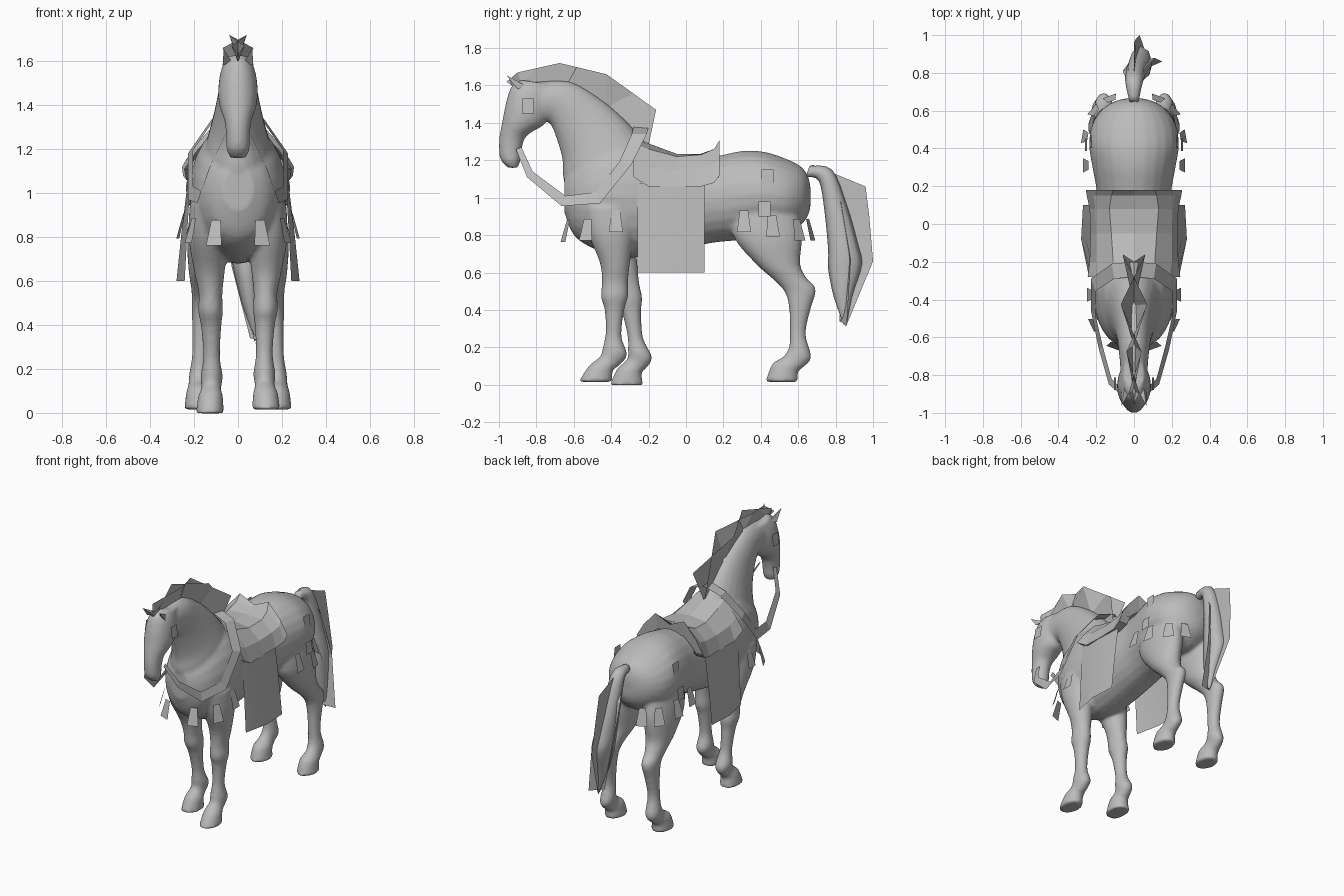
import bpy
import bmesh
from math import sin, cos, pi, radians
from mathutils import Vector

if "Cube" in bpy.data.objects:
    bpy.data.objects.remove(bpy.data.objects["Cube"])

grey = bpy.data.materials.new("plain_grey")
grey.use_nodes = True
grey.diffuse_color = (0.5, 0.5, 0.5, 1)
grey.node_tree.nodes["Principled BSDF"].inputs["Base Color"].default_value = grey.diffuse_color


def finish(name, bm, smooth=True, mirror=False):
    """Turn a bmesh into a named object with the shared material."""
    mesh = bpy.data.meshes.new(name)
    bm.to_mesh(mesh)
    bm.free()
    mesh.materials.append(grey)
    for face in mesh.polygons:
        face.use_smooth = smooth
    obj = bpy.data.objects.new(name, mesh)
    bpy.context.collection.objects.link(obj)
    if mirror:
        obj.modifiers.new("both_sides", "MIRROR")
    return obj


def blend(sections, steps=4):
    """Smooth in-between sections along a gentle spline."""
    padded = [sections[0]] + list(sections) + [sections[-1]]
    result = []
    for a, b, c, d in zip(padded, padded[1:], padded[2:], padded[3:]):
        for k in range(steps):
            t = k / steps
            result.append([q + t / 2 * (r - p + t * (2 * p - 5 * q + 4 * r - s
                                                     + t * (3 * (q - r) + s - p)))
                           for p, q, r, s in zip(a, b, c, d)])
    return result + [sections[-1]]


def loft(bm, sections, sides=24):
    """Closed tube: each section is front/top y,z then back/bottom y,z, half width, x."""
    rings = []
    for ay, az, by, bz, width, x in blend(sections):
        a, b = Vector((x, ay, az)), Vector((x, by, bz))
        middle, half = (a + b) / 2, (a - b) / 2
        ring = []
        for i in range(sides):
            t = 2 * pi * i / sides
            ring.append(bm.verts.new(middle + half * cos(t) + Vector((width * sin(t), 0, 0))))
        rings.append(ring)
    for low, high in zip(rings, rings[1:]):
        for i in range(sides):
            j = (i + 1) % sides
            bm.faces.new((low[i], low[j], high[j], high[i]))
    bm.faces.new(rings[0])
    bm.faces.new(rings[-1][::-1])
    bmesh.ops.recalc_face_normals(bm, faces=bm.faces[:])


def sheet(name, rows, smooth=False, mirror=False):
    """Thin surface through rows of points."""
    bm = bmesh.new()
    grid = [[bm.verts.new(p) for p in row] for row in rows]
    for r, s in zip(grid, grid[1:]):
        for i in range(len(r) - 1):
            bm.faces.new((r[i], r[i + 1], s[i + 1], s[i]))
    return finish(name, bm, smooth, mirror)


# Trunk: y, top z, bottom z, half width
trunk = [
    (-.65, 1.12, .92, .07), (-.6, 1.2, .8, .14), (-.5, 1.28, .73, .195),
    (-.35, 1.33, .68, .22), (-.2, 1.28, .69, .215), (0, 1.21, .73, .2),
    (.15, 1.22, .76, .195), (.3, 1.25, .775, .22), (.42, 1.245, .8, .238),
    (.53, 1.21, .8, .22), (.61, 1.17, .85, .165), (.65, 1.12, .9, .1),
    (.665, 1.06, .95, .04),
]
# Neck and head: top y,z, bottom y,z, half width
neck = [
    (-.18, 1.25, -.55, .9, .17), (-.24, 1.32, -.65, 1.08, .15),
    (-.33, 1.42, -.66, 1.2, .12), (-.46, 1.53, -.69, 1.31, .095),
    (-.62, 1.62, -.73, 1.4, .08), (-.8, 1.62, -.79, 1.41, .07),
]
head = [
    (-.88, 1.63, -.7, 1.6, .055), (-.93, 1.6, -.72, 1.47, .082),
    (-.96, 1.52, -.76, 1.39, .09), (-.98, 1.42, -.81, 1.36, .082),
    (-.995, 1.34, -.86, 1.32, .062), (-1, 1.27, -.88, 1.25, .054),
    (-.99, 1.2, -.885, 1.2, .052), (-.95, 1.16, -.9, 1.16, .035),
]
# Legs: front y,z, back y,z, half width, x
foreleg = [
    (-.56, .95, -.25, .95, .1, .12), (-.52, .8, -.28, .8, .09, .135),
    (-.46, .65, -.3, .65, .07, .13), (-.45, .55, -.31, .55, .054, .125),
    (-.455, .47, -.31, .47, .056, .125), (-.435, .4, -.33, .4, .046, .122),
    (-.43, .28, -.345, .26, .038, .12), (-.445, .2, -.315, .16, .05, .12),
    (-.46, .15, -.36, .1, .045, .122), (-.52, .1, -.39, .08, .056, .125),
    (-.575, .015, -.395, .015, .064, .128),
]
hindleg = [
    (.24, .98, .58, 1, .09, .11), (.25, .8, .62, .8, .095, .135),
    (.37, .65, .61, .65, .08, .145), (.47, .56, .645, .57, .058, .155),
    (.525, .5, .695, .51, .05, .16), (.55, .42, .665, .4, .044, .165),
    (.555, .28, .64, .27, .038, .17), (.55, .2, .67, .15, .047, .175),
    (.52, .15, .635, .1, .046, .18), (.46, .11, .6, .07, .056, .18),
    (.425, .015, .6, .015, .064, .18),
]


def set_back(section):
    """Carry the lower part of a leg rearwards for the stride."""
    ay, az, by, bz, width, x = section
    shift = .17 * max(0, 1 - (az + bz) / 1.7)
    drop = .1 * shift
    return ay + shift, az - drop, by + shift, bz - drop, width, -x


# Body fused into one smooth skin
bm = bmesh.new()
loft(bm, [(y, top, y, bottom, w, 0) for y, top, bottom, w in trunk])
loft(bm, [s + (0,) for s in neck])
loft(bm, [s + (0,) for s in head])
loft(bm, foreleg)
loft(bm, [set_back(s) for s in foreleg])
loft(bm, hindleg)
loft(bm, [s[:-1] + (-s[-1],) for s in hindleg])
body = finish("horse_body", bm)
skin = body.modifiers.new("fuse", "REMESH")
skin.mode = "VOXEL"
skin.voxel_size = 0.012
skin.use_smooth_shade = True
relax = body.modifiers.new("relax", "SMOOTH")
relax.factor = 0.5
relax.iterations = 3

# Ears
bm = bmesh.new()
base = [bm.verts.new(p) for p in ((.03, -.9, 1.6), (.07, -.9, 1.58), (.05, -.86, 1.6))]
tip = bm.verts.new((.065, -.96, 1.655))
for i in range(3):
    bm.faces.new((base[i], base[(i + 1) % 3], tip))
bmesh.ops.recalc_face_normals(bm, faces=bm.faces[:])
finish("ears", bm, False, True)

# Mane: two zigzag cards crossing above the crest
crest = [(-.93, 1.6), (-.88, 1.61), (-.64, 1.6), (-.43, 1.48), (-.2, 1.28)]
fringe = [(.01, -.96, 1.62), (-.03, -.9, 1.67), (.04, -.675, 1.72),
          (-.07, -.425, 1.66), (.06, -.16, 1.47)]
for side, label in ((1, "left"), (-1, "right")):
    sheet("mane_card_" + label, [[(0, y, z) for y, z in crest],
                                 [(side * x, y, z) for x, y, z in fringe]])

# Tail: solid core with two crossing hair cards
bm = bmesh.new()
loft(bm, [
    (.66, 1.17, .64, 1.11, .025, 0), (.78, 1.15, .71, 1.09, .045, 0),
    (.86, .96, .74, .93, .055, .01), (.92, .75, .76, .72, .062, .03),
    (.94, .64, .76, .62, .055, .04), (.89, .48, .79, .47, .035, .06),
    (.86, .33, .84, .33, .006, .08),
], 8)
finish("tail_core", bm)
sheet("tail_long_card", [
    [(0, .66, 1.17), (0, .78, 1.13), (.01, .84, .9), (.04, .84, .6), (.07, .82, .35)],
    [(0, .68, 1.175), (0, .96, 1.06), (.01, .98, .9), (.03, 1, .66), (.08, .855, .31)],
])
sheet("tail_cross_card", [
    [(-.02, .72, 1.15), (-.06, .81, .97), (-.03, .85, .67), (.055, .82, .34)],
    [(.02, .72, 1.15), (.06, .83, .97), (.11, .88, .67), (.15, .86, .32)],
])

# Saddle: y, then x,z across the half seat from the middle outward, with a closed back
seat = [
    (-.28, (0, 1.32), (.1, 1.29), (.19, 1.19), (.245, 1.11)),
    (-.2, (0, 1.29), (.11, 1.26), (.2, 1.16), (.235, 1.06)),
    (-.05, (0, 1.235), (.12, 1.22), (.2, 1.15), (.23, 1.06)),
    (.08, (0, 1.235), (.13, 1.23), (.205, 1.16), (.235, 1.06)),
    (.15, (0, 1.25), (.12, 1.26), (.215, 1.18), (.25, 1.08)),
    (.18, (0, 1.26), (.11, 1.31), (.2, 1.21), (.255, 1.12)),
    (.17, (0, 1.21), (.1, 1.2), (.17, 1.14), (.2, 1.1)),
]
sheet("saddle", [[(x, row[0], z) for x, z in row[1:] + ((.185, row[-1][1]),)]
                 for row in seat], False, True)

# Saddle cloth hanging on each flank
sheet("saddle_cloth", [
    [(x, y, z) for y, x in ((-.26, .215 + out / 2), (-.08, .225 + out), (.1, .215 + out))]
    for z, out in ((1.08, 0), (.84, .03), (.6, .055))
], True, True)

# Reins: x, outer y,z, inner y,z
reins = [
    (.058, -.91, 1.26, -.88, 1.27), (.125, -.85, 1.11, -.82, 1.14),
    (.175, -.665, .955, -.645, 1.01), (.215, -.46, .97, -.48, 1.03),
    (.215, -.29, 1.18, -.355, 1.195), (.11, -.21, 1.34, -.29, 1.34),
    (0, -.2, 1.38, -.28, 1.38),
]
sheet("reins", [[(x * 1.06, ay, az), (x * .95, by, bz)] for x, ay, az, by, bz in reins],
      False, True)


def tab(name, place, heading, height=.115, top=.045, bottom=.075, flare=.03):
    """Small hanging plate facing outward at a heading in degrees."""
    angle = radians(heading)
    out = Vector((cos(angle), sin(angle), 0))
    along = Vector((-sin(angle), cos(angle), 0))
    middle = Vector(place)
    rows = []
    for level, width, push in ((.5, top, 0), (-.5, bottom, flare)):
        edge = middle + out * push + Vector((0, 0, level * height))
        rows.append([edge - along * width / 2, edge + along * width / 2])
    sheet(name, rows, False, True)


# Hanging tabs round the chest and quarters
tab("chest_tab", (.1, -.63, .82), -70)
tab("shoulder_tab", (.2, -.525, .83), -25)
tab("girth_tab", (.22, -.375, .875), 0)
tab("flank_tab", (.24, .31, .875), 0)
tab("thigh_tab", (.245, .46, .85), 10)
tab("quarter_tab", (.2, .59, .83), 40)
tab("rump_tab", (.12, .65, .83), 70)
# Square patches
for name, place in (("hip_patch", (.222, .435, 1.11)), ("stifle_patch", (.25, .42, .94)),
                    ("cheek_patch", (.095, -.845, 1.49))):
    tab(name, place, 0, .08, .065, .065, .01)
